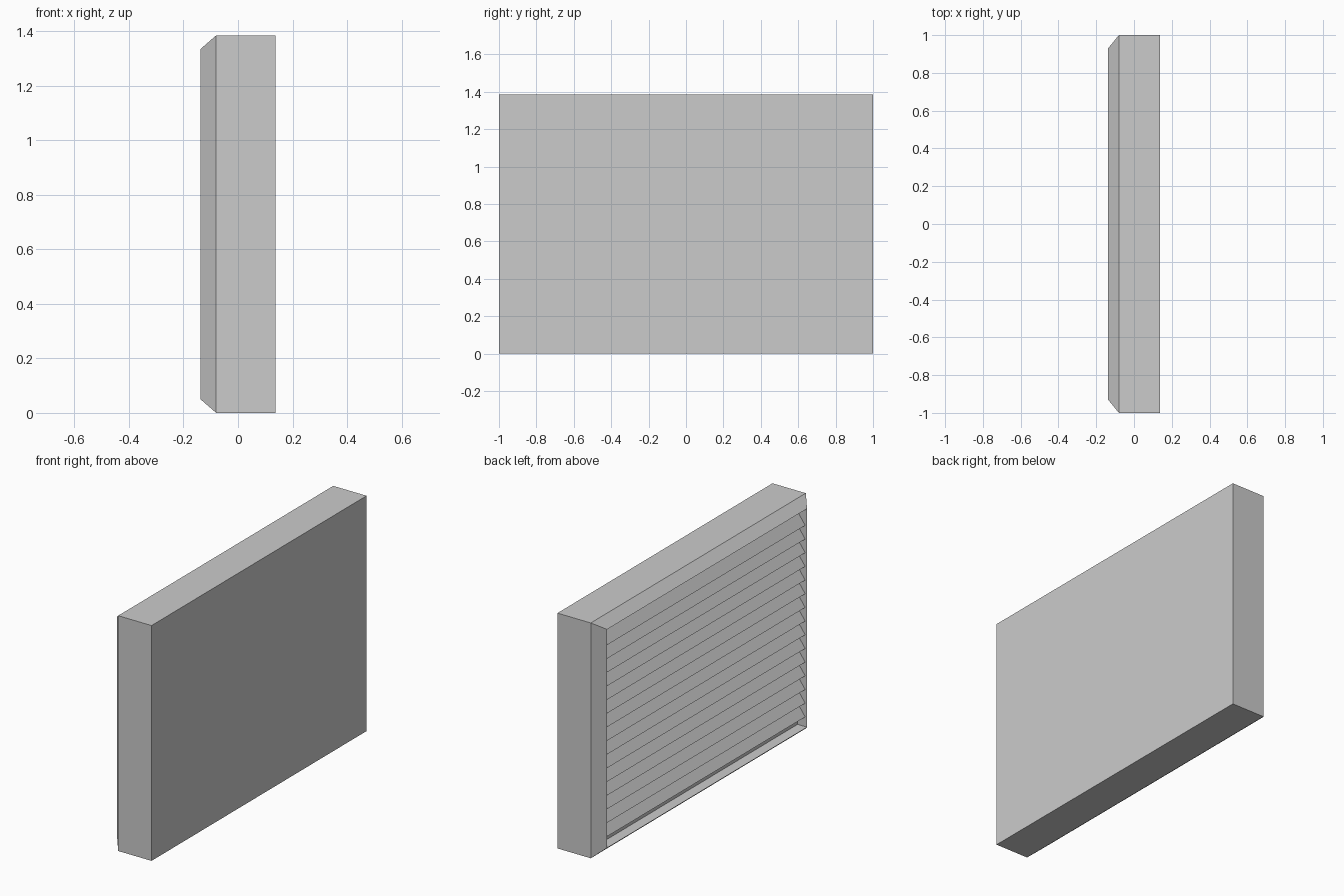
import bpy, bmesh

if "Cube" in bpy.data.objects:
    bpy.data.objects.remove(bpy.data.objects["Cube"])

def make_object(name, bm):
    bmesh.ops.recalc_face_normals(bm, faces=bm.faces)
    mesh = bpy.data.meshes.new(name)
    bm.to_mesh(mesh)
    bm.free()
    obj = bpy.data.objects.new(name, mesh)
    bpy.context.collection.objects.link(obj)
    return obj

X_BACK, X_RIM, X_FRONT, X_RECESS = 0.137, -0.08, -0.137, -0.075
HEIGHT, MID = 1.385, 1.385 / 2
OPEN_Y, OPEN_Z = 0.93, 0.643     # half sizes of the louvre opening

# Housing: rectangular rings lofted from the back, over the bevel, into the recess
bm = bmesh.new()
rings = []
for x, hy, hz in ((X_BACK, 1, MID), (X_RIM, 1, MID),
                  (X_FRONT, OPEN_Y, OPEN_Z), (X_RECESS, OPEN_Y, OPEN_Z)):
    rings.append([bm.verts.new((x, sy * hy, MID + sz * hz))
                  for sy, sz in ((-1, -1), (1, -1), (1, 1), (-1, 1))])
for a, b in zip(rings, rings[1:]):
    for i in range(4):
        j = (i + 1) % 4
        bm.faces.new((a[i], a[j], b[j], b[i]))
bm.faces.new(rings[0])
bm.faces.new(rings[-1])
make_object("vent_housing", bm)

# Louvre slats: thin sloping strips, lower edge outwards
PITCH, FIRST_TIP, COUNT = 0.0805, 0.107, 15
bm = bmesh.new()
for k in range(COUNT):
    z = FIRST_TIP + k * PITCH
    profile = ((-0.125, z), (-0.077, z + 0.066), (-0.077, z + 0.056), (-0.119, z - 0.002))
    face = bm.faces.new([bm.verts.new((x, -OPEN_Y, h)) for x, h in profile])
    out = bmesh.ops.extrude_face_region(bm, geom=[face])
    moved = [v for v in out["geom"] if isinstance(v, bmesh.types.BMVert)]
    bmesh.ops.translate(bm, verts=moved, vec=(0, 2 * OPEN_Y, 0))
make_object("louvre_slats", bm)
